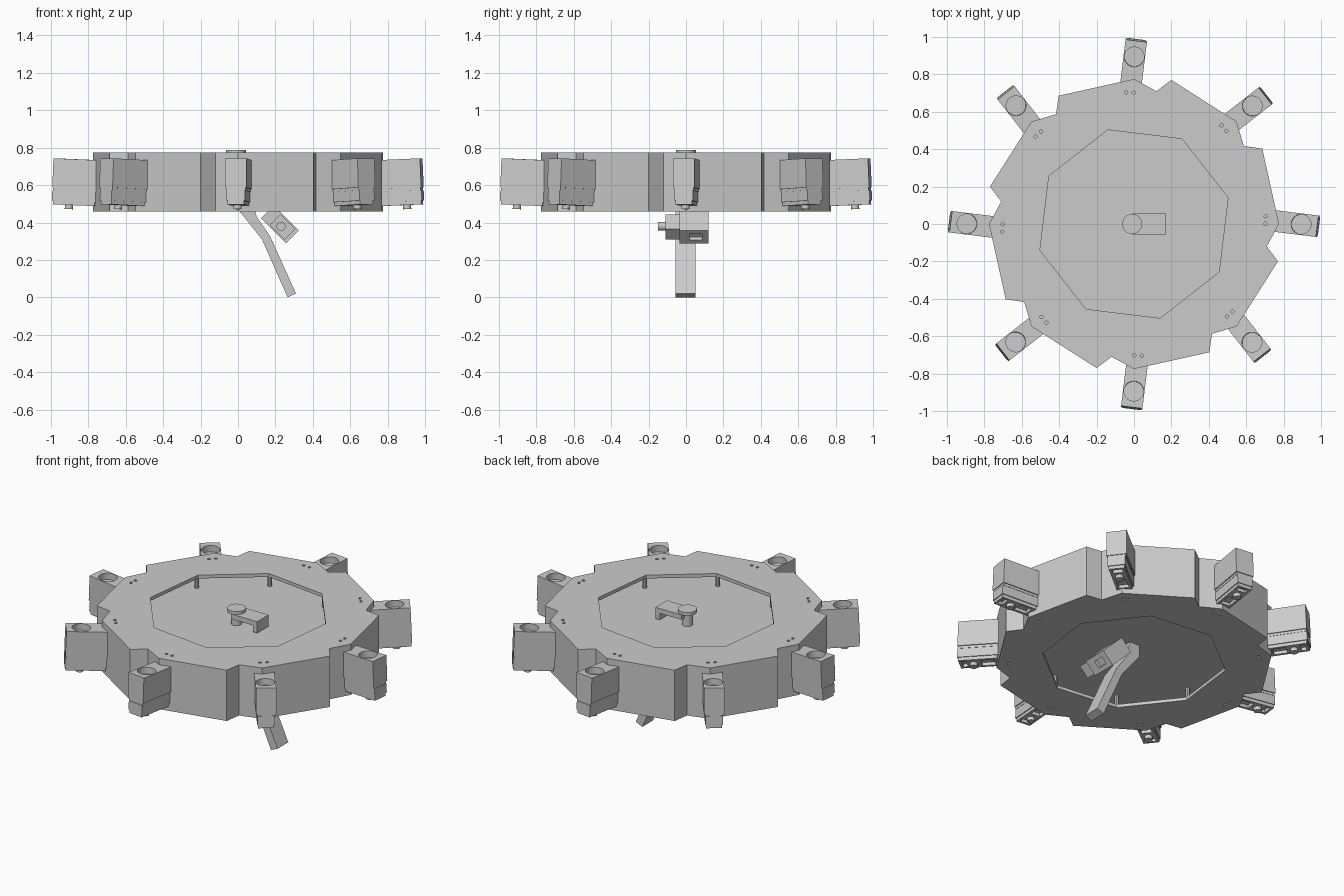
import bpy, bmesh, math
from mathutils import Matrix, Vector

cube = bpy.data.objects.get("Cube")
if cube:
    bpy.data.objects.remove(cube, do_unlink=True)

grey = bpy.data.materials.new("light grey")
grey.use_nodes = True
COLOUR = (0.6, 0.6, 0.6, 1.0)
grey.diffuse_color = COLOUR
for node in grey.node_tree.nodes:
    if node.type == 'BSDF_PRINCIPLED':
        node.inputs["Base Color"].default_value = COLOUR
scene = bpy.context.scene
parts = []


def circle(x, y, r, n=24):
    return [(x + r * math.cos(2 * math.pi * i / n), y + r * math.sin(2 * math.pi * i / n)) for i in range(n)]


def rect(x0, x1, y0, y1):
    return [(x0, y0), (x1, y0), (x1, y1), (x0, y1)]


def turn(p, deg):
    a = math.radians(deg)
    return (p[0] * math.cos(a) - p[1] * math.sin(a), p[0] * math.sin(a) + p[1] * math.cos(a))


def prism(name, loops, z0, z1, matrix=Matrix()):
    """Extrude an outline, with any further loops as holes, from z0 to z1."""
    curve = bpy.data.curves.new(name, 'CURVE')
    curve.dimensions = '2D'
    curve.fill_mode = 'BOTH'
    curve.extrude = (z1 - z0) / 2
    for loop in loops:
        spline = curve.splines.new('POLY')
        spline.points.add(len(loop) - 1)
        for point, (x, y) in zip(spline.points, loop):
            point.co = (x, y, 0, 1)
        spline.use_cyclic_u = True
        spline.use_smooth = False
    obj = bpy.data.objects.new(name, curve)
    scene.collection.objects.link(obj)
    bpy.ops.object.select_all(action='DESELECT')
    obj.select_set(True)
    bpy.context.view_layer.objects.active = obj
    bpy.ops.object.convert(target='MESH')
    obj = bpy.context.view_layer.objects.active
    obj.name = name
    bm = bmesh.new()
    bm.from_mesh(obj.data)
    bmesh.ops.remove_doubles(bm, verts=bm.verts, dist=1e-5)
    bmesh.ops.translate(bm, verts=bm.verts, vec=(0, 0, (z0 + z1) / 2))
    bmesh.ops.recalc_face_normals(bm, faces=bm.faces)
    bm.to_mesh(obj.data)
    bm.free()
    obj.data.materials.clear()
    obj.data.materials.append(grey)
    obj.matrix_world = matrix
    parts.append(obj)
    return obj


# Notched outline: one tooth turned eight times
tooth = [(0.0, 0.775), (0.12, 0.71), (0.20, 0.77)]
outline = [turn(p, -45 * i) for i in range(8) for p in tooth]
inner = [(x * 0.97, y * 0.97) for x, y in outline]
octagon = [turn((-0.14, 0.503), 45 * i) for i in range(8)]
holes = [circle(*turn(p, 45 * i), 0.009, 10) for i in range(8) for p in ((-0.042, 0.704), (-0.002, 0.702))]

# Body: two plates with octagonal openings, a wall and an inner deck
prism("top_plate", [outline, octagon] + holes, 0.752, 0.773)
prism("bottom_plate", [outline, octagon] + holes, 0.458, 0.478)
prism("side_wall", [outline, inner], 0.478, 0.752)
prism("inner_deck", [inner], 0.54, 0.69)

# Spacer posts next to the corners of the openings
for i in range(8):
    x, y = turn((-0.144, 0.516), 45 * i)
    for level, z0, z1 in (("upper", 0.69, 0.752), ("lower", 0.478, 0.54)):
        prism(f"{level}_post_{i + 1}", [circle(x, y, 0.012, 8)], z0, z1)

# Outer pods: local x runs outward, built once and repeated
L, W = 0.24, 0.0575
pod = [
    prism("pod_case", [rect(0, L, -W, W), circle(0.153, 0, 0.053)], 0.206, 0.246),
    prism("pod_body", [rect(0, L, -W, W)], 0.09, 0.206),
    prism("pod_seam", [rect(0.004, L - 0.004, -0.052, 0.052)], 0.075, 0.09),
    prism("pod_base", [rect(0, L, -0.05, 0.05)], 0.02, 0.075),
    prism("pod_foot_frame", [rect(0.01, L - 0.005, -0.045, 0.045), rect(0.03, 0.11, -0.03, 0.03),
                             rect(0.19, 0.22, -0.03, 0.03)], 0, 0.02),
    prism("pod_foot", [circle(0.153, 0, 0.022, 16)], -0.022, 0.0),
]
inner_end = Vector((-0.016, 0.752, 0.487))
place = Matrix.Translation(inner_end) @ Matrix.Rotation(math.radians(83), 4, 'Z') @ Matrix.Rotation(math.radians(-2.5), 4, 'Y')
for i in range(8):
    spin = Matrix.Rotation(math.radians(-45 * i), 4, 'Z')
    for src in pod:
        obj = src
        if i:
            obj = src.copy()
            scene.collection.objects.link(obj)
            parts.append(obj)
        obj.name = f"{src.name.split('.')[0].rstrip('_1')}_{i + 1}" if i else src.name
        obj.matrix_world = spin @ place

# Profiles drawn in x and z, extruded along y
upright = Matrix.Rotation(math.radians(90), 4, 'X')

# Pivot and crank on top
prism("pivot_post", [circle(-0.01, 0, 0.03)], 0.69, 0.77)
prism("pivot_cap", [circle(-0.01, 0, 0.053, 32)], 0.768, 0.788)
prism("crank", [[(-0.01, 0.74), (0.14, 0.74), (0.14, 0.70), (0.17, 0.70), (0.17, 0.77), (-0.01, 0.77)]],
      -0.057, 0.055, upright)

# Bent leg below
prism("leg", [[(0.0, 0.54), (0.0, 0.47), (0.128, 0.31), (0.265, 0.0), (0.31, 0.02),
               (0.17, 0.33), (0.10, 0.43), (0.07, 0.54)]], -0.05, 0.055, upright)

# Slanted motor below: local z runs along its axis, ending at its outer face
slant = Matrix.Translation((0.291, 0, 0.323)) @ Matrix.Rotation(math.radians(135), 4, 'Y')
prism("motor_end", [rect(-0.049, 0.049, -0.035, 0.12), rect(-0.022, 0.022, 0.02, 0.085)], -0.02, 0, slant)
prism("motor_body", [rect(-0.049, 0.049, -0.035, 0.12)], -0.19, -0.02, slant)
prism("motor_gearbox", [rect(-0.04, 0.04, -0.11, -0.035)], -0.13, -0.02, slant)
prism("motor_shaft", [circle(0.23, 0.38, 0.024)], 0.11, 0.15, upright)

# Keep edges sharp and round walls smooth
bpy.ops.object.select_all(action='DESELECT')
for obj in parts:
    obj.select_set(True)
bpy.context.view_layer.objects.active = parts[0]
bpy.ops.object.shade_smooth_by_angle(angle=math.radians(31))
